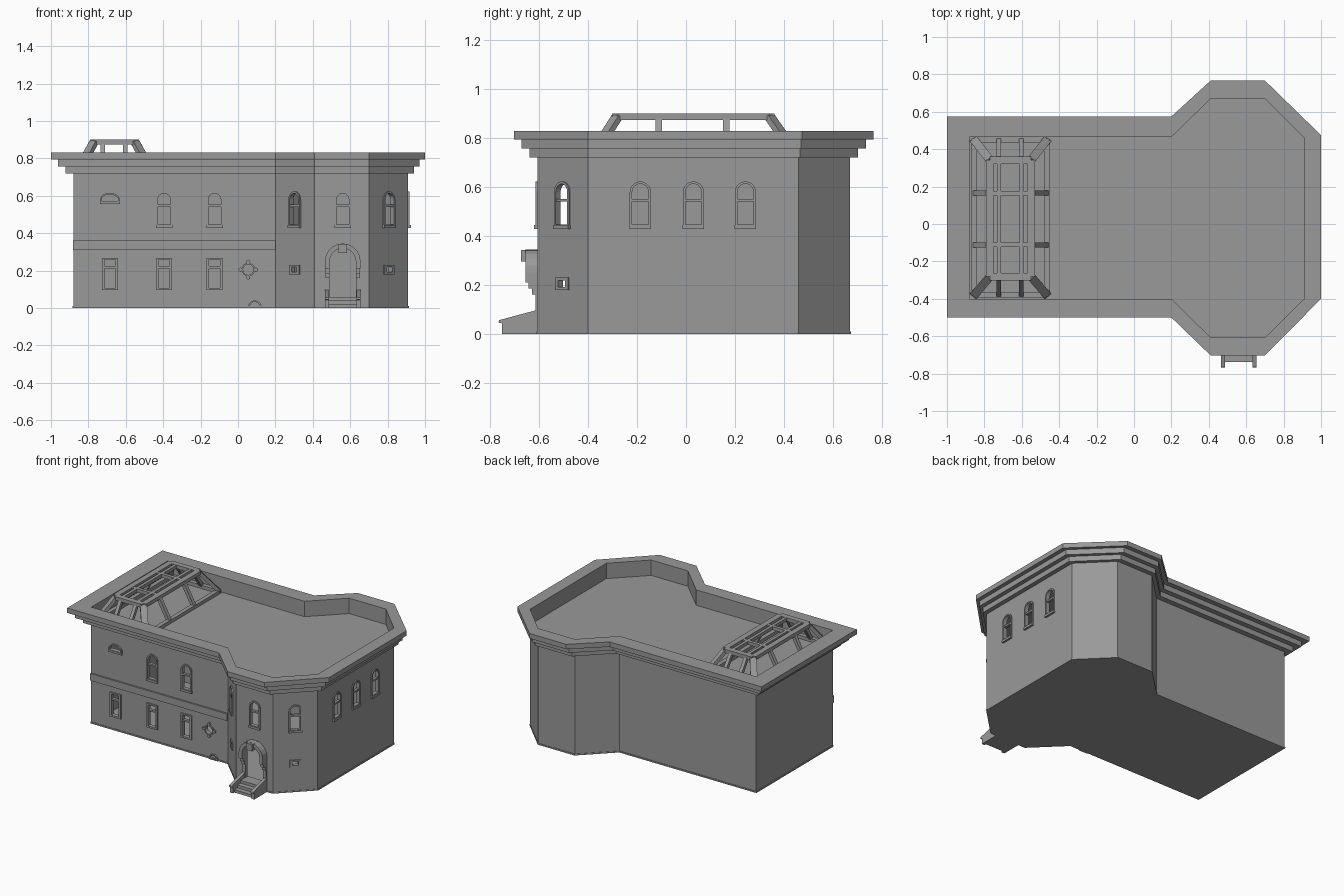
import bpy, bmesh, math
from mathutils import Matrix, Vector

if "Cube" in bpy.data.objects:
    bpy.data.objects.remove(bpy.data.objects["Cube"])

parts = {}
ID = Matrix.Identity(4)


def add(name, outer, inner, lo, hi, M=ID):
    """Extrude a 2D profile (with an optional matching hole) from lo to hi, into a named part."""
    bm = parts.setdefault(name, bmesh.new())
    def loop(pts, n):
        return [bm.verts.new(M @ Vector((u, v, n))) for u, v in pts]
    def skin(a, b):
        k = len(a)
        for i in range(k):
            j = (i + 1) % k
            bm.faces.new((a[i], a[j], b[j], b[i]))
    o0, o1 = loop(outer, lo), loop(outer, hi)
    skin(o0, o1)
    if inner:
        i0, i1 = loop(inner, lo), loop(inner, hi)
        skin(i1, i0)
        skin(o1, i1)
        skin(i0, o0)
    else:
        bm.faces.new(o1)
        bm.faces.new(o0[::-1])


def rect(u0, u1, v0, v1):
    return [(u0, v0), (u1, v0), (u1, v1), (u0, v1)]


def arch(hw, base, spring, rise=None, u=0, n=10):
    rise = hw if rise is None else rise
    top = [(u + hw * math.cos(math.pi * i / n), spring + rise * math.sin(math.pi * i / n))
           for i in range(n + 1)]
    return [(u - hw, base), (u + hw, base)] + top


def circle(u, v, r, n=16):
    return [(u + r * math.cos(2 * math.pi * i / n), v + r * math.sin(2 * math.pi * i / n))
            for i in range(n)]


def outline(t):
    """Plan of the building: t=0 at the wall face, t=1 at the cornice edge."""
    l, r = -0.88 - 0.12 * t, 0.91 + 0.09 * t
    f, b = -0.40 - 0.10 * t, 0.465 + 0.11 * t
    return [(l, f), (0.2, f), (0.41, -0.607 - 0.096 * t), (0.70, -0.607 - 0.096 * t),
            (r, -0.40), (r, 0.46 + 0.015 * t), (0.70, 0.67 + 0.097 * t),
            (0.41, 0.67 + 0.097 * t), (0.2, b), (l, b)]


def wall(x, y, deg):
    """Wall frame: u along the wall, v up, n outward."""
    return (Matrix.Translation((x, y, 0)) @ Matrix.Rotation(math.radians(deg), 4, 'Z')
            @ Matrix.Rotation(math.pi / 2, 4, 'X'))


def cut(profile, M):
    add("opening_cutter", profile, None, -0.06, 0.03, M)


# Shell, floor, roof and stepped cornice
add("walls", outline(0), outline(-0.15), 0.008, 0.705)
add("base_slab", outline(0.04), None, 0, 0.01)
add("roof_deck", outline(0), None, 0.705, 0.72)
for t, z0, z1 in ((0.35, 0.72, 0.757), (0.68, 0.757, 0.795), (1, 0.795, 0.83)):
    add("cornice", outline(t), outline(0), z0, z1)

wing = wall(0, -0.40, 0)
porch = wall(0.56, -0.607, 0)
left_bevel = wall(0.305, -0.5035, -45)
right_bevel = wall(0.805, -0.5035, 45)
add("belt_course", rect(-0.882, 0.2, 0.31, 0.36), None, -0.01, 0.012, wing)

# Arched upper windows
upper = [wall(x, -0.40, 0) for x in (-0.395, -0.125)] + [porch, left_bevel, right_bevel]
upper += [wall(0.91, y, 90) for y in (-0.187, 0.03, 0.243)]
for M in upper:
    add("arched_window_frames", arch(0.043, 0.435, 0.58), arch(0.033, 0.447, 0.58), -0.02, 0.008, M)
    add("arched_window_frames", rect(-0.034, 0.034, 0.54, 0.552), None, -0.015, 0.004, M)
    add("arched_window_sills", rect(-0.044, 0.044, 0.428, 0.444), None, -0.01, 0.014, M)
    cut(arch(0.037, 0.441, 0.58), M)

# Rectangular ground floor windows
for x in (-0.685, -0.395, -0.125):
    M = wall(x, -0.40, 0)
    add("ground_window_frames", rect(-0.043, 0.043, 0.095, 0.268),
        rect(-0.029, 0.029, 0.107, 0.258), -0.02, 0.01, M)
    add("ground_window_frames", rect(-0.03, 0.03, 0.212, 0.224), None, -0.015, 0.005, M)
    cut(rect(-0.036, 0.036, 0.102, 0.264), M)

# Half-moon window
M = wall(-0.685, -0.40, 0)
add("half_moon_window", arch(0.052, 0.558, 0.58, 0.036), arch(0.044, 0.572, 0.58, 0.027), -0.02, 0.01, M)
add("half_moon_window", rect(-0.053, 0.053, 0.556, 0.57), None, -0.01, 0.014, M)
cut(arch(0.048, 0.565, 0.58, 0.031), M)

# Round window with four bosses, and a small vent arch at ground level
add("round_window", circle(0.055, 0.205, 0.036), circle(0.055, 0.205, 0.028), -0.02, 0.01, wing)
for du, dv in ((1, 0), (-1, 0), (0, 1), (0, -1)):
    add("round_window_bosses", circle(0.055 + 0.042 * du, 0.205 + 0.042 * dv, 0.011, 8),
        None, -0.01, 0.012, wing)
cut(circle(0.055, 0.205, 0.032), wing)
add("vent_arch", arch(0.036, 0.0, 0.004, u=0.09), arch(0.028, 0.002, 0.004, u=0.09), -0.01, 0.01, wing)

# Small square windows on the bevelled walls
for M in (left_bevel, right_bevel):
    add("square_window_frames", rect(-0.037, 0.037, 0.18, 0.23), rect(-0.02, 0.02, 0.192, 0.218),
        -0.02, 0.008, M)
    cut(rect(-0.028, 0.028, 0.186, 0.224), M)

# Entrance: hood on stepped corbels, keystone
cut(arch(0.07, 0.05, 0.25), porch)
add("door_hood", arch(0.095, 0.21, 0.25)[1:] + [(-0.095, 0.21), (-0.07, 0.21)]
    + arch(0.07, 0.21, 0.25)[2:][::-1] + [(0.07, 0.21)], None, -0.01, 0.05, porch)
for s in (-1, 1):
    for v0, v1, n in ((0.185, 0.21, 0.037), (0.16, 0.185, 0.022), (0.05, 0.16, 0.008)):
        add("door_corbels", rect(*sorted((s * 0.07, s * 0.093)), v0, v1), None, -0.01, n, porch)
add("keystone", rect(-0.023, 0.023, 0.295, 0.342), None, 0, 0.067, porch)

# Entrance steps and sloping side walls
for i in range(3):
    add("steps", rect(-0.08, 0.08, 0.02 * i, 0.02 * (i + 1)), None, -0.02, 0.13 - 0.035 * i, porch)
side = Matrix(((0, 0, 1, 0.56), (1, 0, 0, 0), (0, 1, 0, 0), (0, 0, 0, 1)))
for x in (-0.095, 0.073):
    add("stair_side_walls", [(-0.60, 0), (-0.752, 0), (-0.752, 0.043), (-0.767, 0.046),
                             (-0.764, 0.056), (-0.60, 0.1)], None, x, x + 0.022, side)


# Rooftop skylight frame: bars of width w and depth h
def bar(a, b, w, h=0.024):
    a, b = Vector(a), Vector(b)
    M = Matrix.Translation(a) @ (b - a).to_track_quat('Z', 'Y').to_matrix().to_4x4()
    add("skylight_frame", rect(-w / 2, w / 2, -h / 2, h / 2), None, 0, (b - a).length, M)


def corners(x0, x1, y0, y1, z):
    return [(x0, y0, z), (x1, y0, z), (x1, y1, z), (x0, y1, z)]


low = corners(-0.855, -0.465, -0.38, 0.45, 0.732)
top = corners(-0.77, -0.55, -0.282, 0.342, 0.887)
for i in range(4):
    j = (i + 1) % 4
    bar(low[i], low[j], 0.03)
    bar(top[i], top[j], 0.04, 0.026)
    bar(low[i], top[i], 0.045)
for x in (-0.722, -0.602):
    bar((x, -0.282, 0.887), (x, 0.342, 0.887), 0.022)
    for k in (0, 2):
        bar((x, low[k][1], 0.732), (x, top[k][1], 0.887), 0.024)
for y in (-0.112, 0.165):
    bar((-0.77, y, 0.887), (-0.55, y, 0.887), 0.024)
    for k in (0, 1):
        bar((low[k][0], y, 0.732), (top[k][0], y, 0.887), 0.026)

# Turn the collected parts into dark grey objects
grey = bpy.data.materials.new("dark_grey")
grey.diffuse_color = (0.32, 0.32, 0.32, 1)
grey.use_nodes = True
grey.node_tree.nodes["Principled BSDF"].inputs["Base Color"].default_value = grey.diffuse_color
objs = {}
for name, bm in parts.items():
    bmesh.ops.recalc_face_normals(bm, faces=bm.faces)
    me = bpy.data.meshes.new(name)
    bm.to_mesh(me)
    bm.free()
    me.materials.append(grey)
    objs[name] = bpy.data.objects.new(name, me)
    bpy.context.collection.objects.link(objs[name])

cutter = objs["opening_cutter"]
cutter.hide_render = True
cutter.display_type = 'WIRE'
mod = objs["walls"].modifiers.new("openings", 'BOOLEAN')
mod.operation, mod.solver, mod.object = 'DIFFERENCE', 'EXACT', cutter
